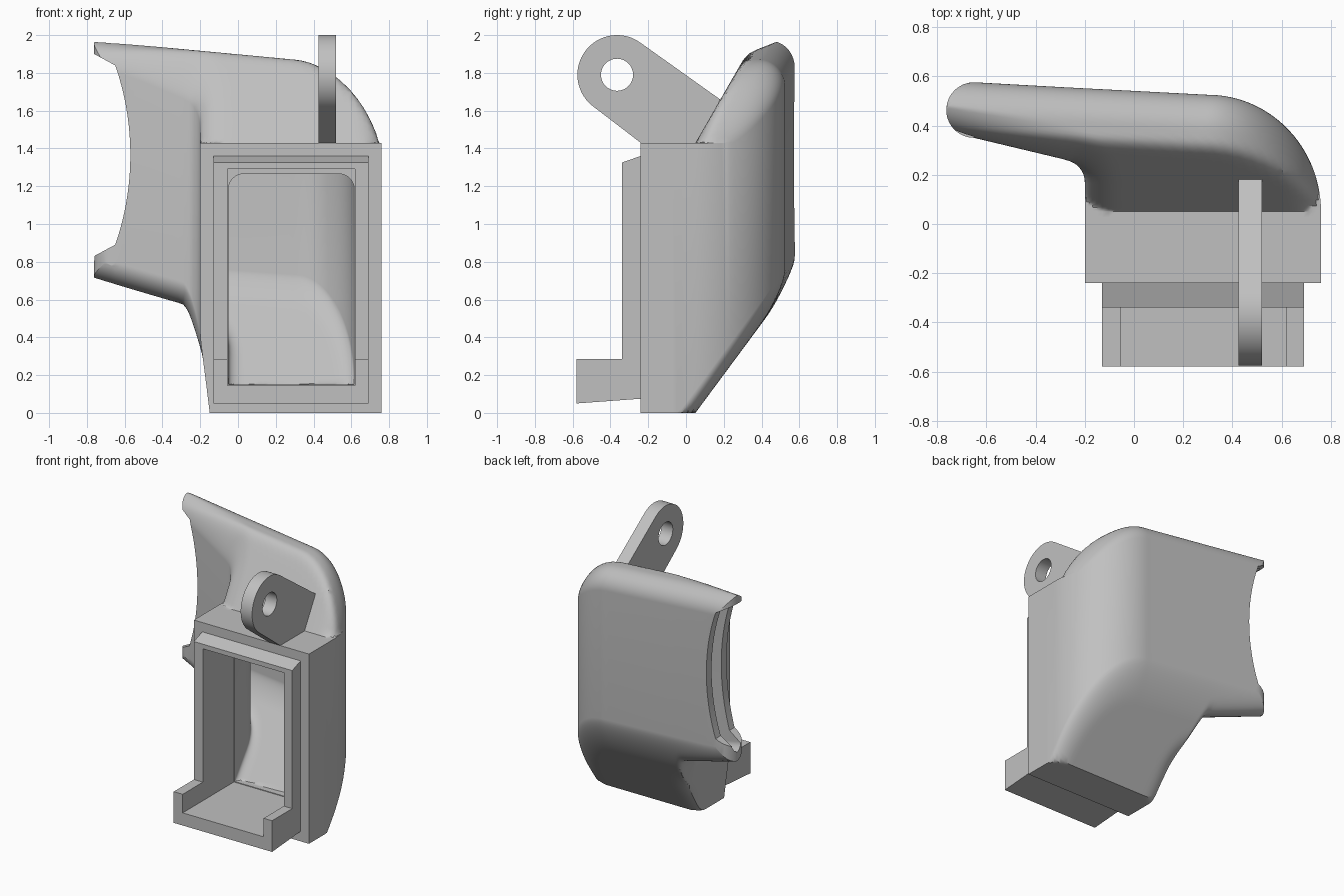
import bpy, bmesh, math
from mathutils import Vector

if "Cube" in bpy.data.objects:
    bpy.data.objects.remove(bpy.data.objects["Cube"])

grey = bpy.data.materials.new("plain_grey")
grey.diffuse_color = (0.53, 0.53, 0.53, 1)
grey.use_nodes = True
grey.node_tree.nodes["Principled BSDF"].inputs["Base Color"].default_value = grey.diffuse_color


def add_object(name, bm):
    bmesh.ops.recalc_face_normals(bm, faces=bm.faces[:])
    me = bpy.data.meshes.new(name)
    bm.to_mesh(me)
    bm.free()
    me.materials.append(grey)
    ob = bpy.data.objects.new(name, me)
    bpy.context.collection.objects.link(ob)
    return ob


def extrude(name, pts, axis, lo, hi):
    """Extrude a closed outline along x (outline in y,z) or y (outline in x,z)."""
    bm = bmesh.new()
    place = (lambda p, c: (c, p[0], p[1])) if axis == 'x' else (lambda p, c: (p[0], c, p[1]))
    a = [bm.verts.new(place(p, lo)) for p in pts]
    b = [bm.verts.new(place(p, hi)) for p in pts]
    bm.faces.new(a)
    bm.faces.new(b[::-1])
    for i in range(len(pts)):
        j = (i + 1) % len(pts)
        bm.faces.new((a[i], b[i], b[j], a[j]))
    return add_object(name, bm)


def rect(x0, x1, z0, z1):
    return [(x0, z0), (x1, z0), (x1, z1), (x0, z1)]


def arc(cx, cy, rx, ry, a0, a1, n):
    return [(cx + rx * math.cos(math.radians(a0 + (a1 - a0) * i / n)),
             cy + ry * math.sin(math.radians(a0 + (a1 - a0) * i / n))) for i in range(n + 1)]


def cut(ob, cutter):
    cutter.hide_render = True
    m = ob.modifiers.new("cut", 'BOOLEAN')
    m.operation, m.object, m.solver = 'DIFFERENCE', cutter, 'EXACT'
    bpy.context.view_layer.objects.active = ob
    bpy.ops.object.modifier_apply(modifier=m.name)


def resample(pts, n):
    v = [Vector(p) for p in pts]
    seg = [(b - a).length for a, b in zip(v, v[1:])]
    total, out = sum(seg), []
    for k in range(n + 1):
        d, i = total * k / n, 0
        while i < len(seg) - 1 and d > seg[i]:
            d -= seg[i]
            i += 1
        out.append(v[i].lerp(v[i + 1], min(1, d / seg[i])))
    return out


def distance(p, pts):
    best = 9
    for a, b in zip(pts, pts[1:]):
        ab = b - a
        t = max(0, min(1, (p - a).dot(ab) / ab.length_squared))
        best = min(best, (p - a - ab * t).length)
    return best


def smooth_min(a, b, k=0.06):
    h = max(k - abs(a - b), 0) / k
    return min(a, b) - h * h * k / 4


def duct(name, y0, left, right, end_a, end_b, round_end, r, slope_in, flat_in, floor, roof):
    """Elbow duct: sections run from the left wall to the right wall, with sloped, rounded top and bottom."""
    rows = []
    for k in range(12):
        y = y0 + (0.05 - y0) * k / 12
        rows.append((Vector((left[0][0], y)), Vector((right[0][0], y))))
    rows += list(zip(resample(left, 56), resample(right, 56)))
    a0, b0 = rows[-1]
    end_a, end_b = Vector(end_a), Vector(end_b)
    rows += [(a0.lerp(end_a, k / 14), b0.lerp(end_b, k / 14)) for k in range(1, 15)]
    if round_end:
        mid, half = (end_a + end_b) / 2, (end_b - end_a) / 2
        for k in range(1, 9):
            t = math.radians(k * 10.8)
            c = mid - Vector((half.length * math.sin(t), 0))
            rows.append((c - half * math.cos(t), c + half * math.cos(t)))
    far = [e + (e - s).normalized() * 0.4 for s, e in ((a0, end_a), (b0, end_b))]
    wall_a = [Vector((left[0][0], -1))] + [Vector(p) for p in left] + [far[0]]
    wall_b = [Vector((right[0][0], -1))] + [Vector(p) for p in right] + [far[1]]

    bm = bmesh.new()
    n = 34
    top, bot = [], []
    for a, b in rows:
        tr, br = [], []
        for i in range(n + 1):
            p = a.lerp(b, 0.5 - 0.5 * math.cos(math.pi * i / n))
            x, y = p
            d = min(distance(p, wall_a), distance(p, wall_b), r)
            drop = r - math.sqrt(max(0, r * r - (r - d) ** 2))
            ridge = 1.87 + 0.094 * (0.3 - x) - 1.5 * max(0, x - 0.3) ** 2
            zt = smooth_min(1.43 + 1.74 * (y - 0.05) - slope_in, ridge - flat_in) - drop
            arm = 0.57 + 0.286 * (-0.27 - x) - 25 * max(0, x + 0.3) ** 2
            zb = -smooth_min(-1.35 * (y - 0.05) - slope_in * 0.85, -arm - flat_in) + drop * 0.85
            tr.append(bm.verts.new((x, y, max(roof, zt))))
            br.append(bm.verts.new((x, y, max(floor, zb))))
        top.append(tr)
        bot.append(br)
    for j in range(len(rows) - 1):
        for i in range(n):
            for g in (top, bot):
                bm.faces.new((g[j][i], g[j][i + 1], g[j + 1][i + 1], g[j + 1][i]))
        for i in (0, n):
            bm.faces.new((top[j][i], top[j + 1][i], bot[j + 1][i], bot[j][i]))
    for j in (0, -1):
        bm.faces.new(top[j] + bot[j][::-1])
    return add_object(name, bm)


# Outer shell of the elbow
left = [(-0.2, 0.05), (-0.2, 0.17)] + arc(-0.29, 0.17, 0.09, 0.09, 10, 75, 8) + [(-0.29, 0.264)]
right = arc(0.3, 0.05, 0.46, 0.475, 0, 90, 30) + [(-0.29, 0.556)]
body = duct("duct_body", -0.24, left, right, (-0.65, 0.35), (-0.65, 0.576),
            True, 0.14, 0, 0, 0, 1.43)

# Air passage inside the shell
left_in = [(-0.05, 0.05), (-0.05, 0.17)] + arc(-0.21, 0.17, 0.16, 0.16, 10, 75, 8) + [(-0.29, 0.338)]
right_in = arc(0.3, 0.05, 0.315, 0.41, 0, 90, 30) + [(-0.29, 0.492)]
passage = duct("passage_cutter", -0.1, left_in, right_in, (-0.9, 0.46), (-0.9, 0.53),
               False, 0.08, 0.13, 0.065, 0.15, 0)
cut(body, passage)

# Rectangular inlet opening
opening = extrude("inlet_cutter", rect(-0.055, 0.62, 0.145, 1.29), 'y', -0.9, 0.03)
cut(body, opening)

# Concave outlet edge
outlet_arc = arc(-2.02, 1.365, 1.45, 1.45, -19.1, 19.1, 32)
outlet = extrude("outlet_cutter", [(-0.78, 0.82)] + outlet_arc + [(-0.78, 1.91), (-1.1, 1.91), (-1.1, 0.82)],
                 'y', -0.1, 0.9)
cut(body, outlet)

# Inlet frame with the projecting lower ledge
frame = extrude("inlet_frame", [(-0.24, 0.075), (-0.58, 0.05), (-0.58, 0.285), (-0.34, 0.285),
                                (-0.34, 1.325), (-0.24, 1.36)], 'x', -0.13, 0.69)
cut(frame, opening)

# Mounting lug with a round hole
lug = extrude("mounting_lug", arc(-0.365, 1.79, 0.21, 0.21, 54, 234, 36)
              + [(-0.24, 1.43), (-0.2, 1.40), (0.07, 1.40), (0.18, 1.66)], 'x', 0.425, 0.52)
hole = extrude("lug_hole_cutter", arc(-0.365, 1.79, 0.085, 0.085, 0, 348.75, 31), 'x', 0.3, 0.7)
cut(lug, hole)

for c in (passage, opening, outlet, hole):
    bpy.data.objects.remove(c, do_unlink=True)

# Smooth curved walls, keep the crisp edges
for ob in (body, frame, lug):
    bpy.ops.object.select_all(action='DESELECT')
    ob.select_set(True)
    bpy.context.view_layer.objects.active = ob
    bpy.ops.object.shade_smooth_by_angle(angle=math.radians(30))
